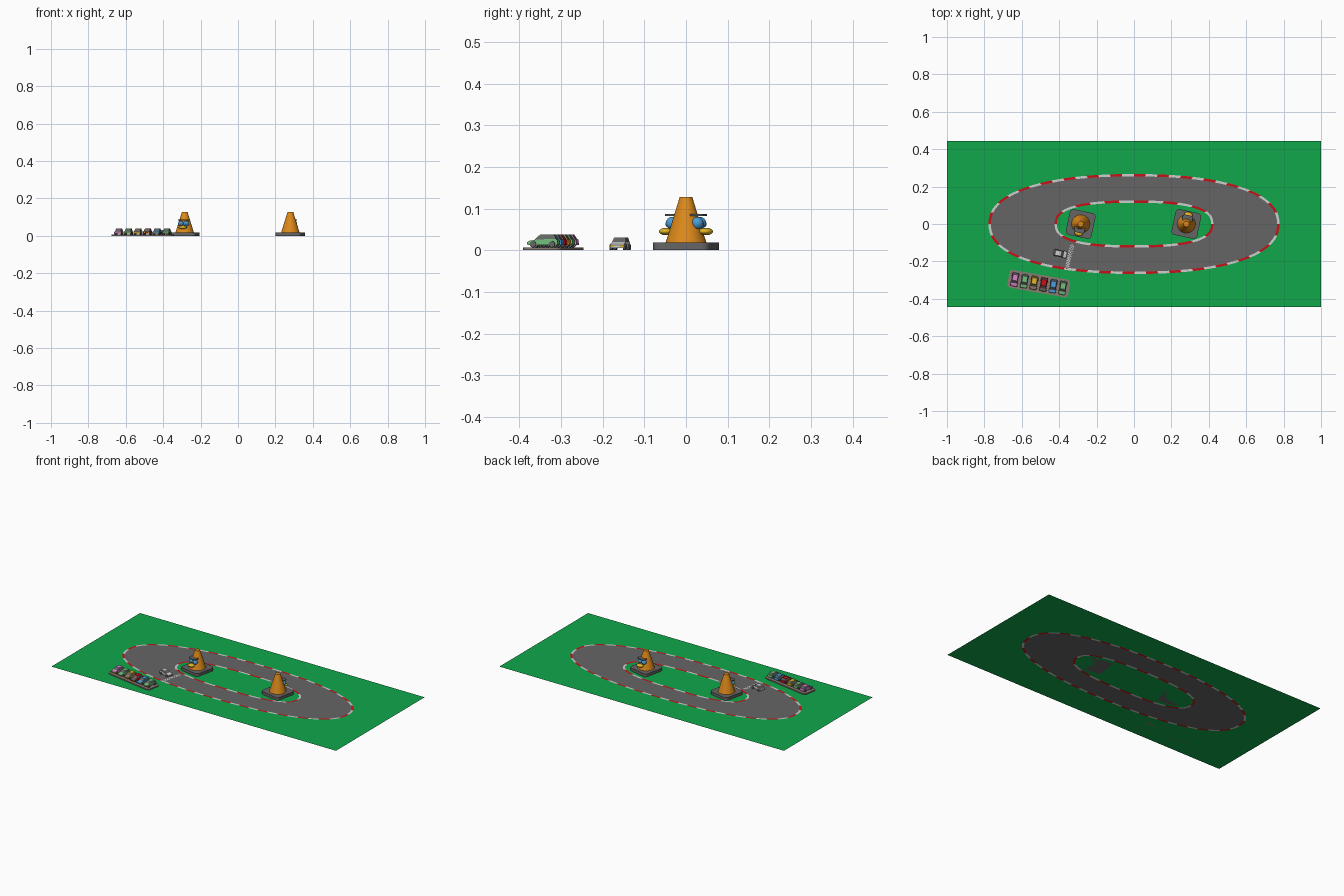
import bpy, bmesh, math
from mathutils import Matrix, Vector

cube = bpy.data.objects.get("Cube")
if cube:
    bpy.data.objects.remove(cube, do_unlink=True)


def colour(name, r, g, b):
    m = bpy.data.materials.new(name)
    m.use_nodes = True
    m.diffuse_color = (r, g, b, 1)
    m.node_tree.nodes["Principled BSDF"].inputs["Base Color"].default_value = (r, g, b, 1)
    return m


GRASS = colour("grass green", .005, .39, .07)
GREY = colour("asphalt grey", .13, .13, .13)
RED = colour("red", .6, .005, .01)
WHITE = colour("white", .62, .62, .62)
ORANGE = colour("orange", .72, .25, .01)
YELLOW = colour("yellow", .75, .46, .02)
BLUE = colour("sky blue", .07, .34, .7)
PINK = colour("pink", .68, .22, .6)
MINT = colour("light green", .16, .52, .21)
TAUPE = colour("taupe", .26, .2, .17)


def finish(name, bm, mats, frame=Matrix(), smooth=False):
    mesh = bpy.data.meshes.new(name)
    bm.to_mesh(mesh)
    bm.free()
    for m in mats:
        mesh.materials.append(m)
    if smooth:
        for p in mesh.polygons:
            p.use_smooth = True
        mesh.set_sharp_from_angle(angle=math.radians(40))
    obj = bpy.data.objects.new(name, mesh)
    bpy.context.collection.objects.link(obj)
    obj.matrix_world = frame
    return obj


def frame_at(x, y, z, degrees):
    return Matrix.Translation((x, y, z)) @ Matrix.Rotation(math.radians(degrees), 4, 'Z')


def slab(name, mat, frame, centre, size, corner=0):
    """Box with optionally rounded vertical corners."""
    bm = bmesh.new()
    bmesh.ops.create_cube(bm, size=1)
    bmesh.ops.transform(bm, matrix=Matrix.LocRotScale(centre, None, size), verts=bm.verts)
    if corner:
        upright = [e for e in bm.edges if abs(e.verts[0].co.z - e.verts[1].co.z) > size[2] / 2]
        bmesh.ops.bevel(bm, geom=upright, offset=corner, segments=5, profile=.5, affect='EDGES')
    return finish(name, bm, [mat], frame, corner > 0)


def ball(name, mat, frame, centre, radii):
    bm = bmesh.new()
    bmesh.ops.create_uvsphere(bm, u_segments=20, v_segments=12, radius=1)
    bmesh.ops.transform(bm, matrix=Matrix.LocRotScale(centre, None, radii), verts=bm.verts)
    return finish(name, bm, [mat], frame, True)


def drum(name, mat, frame, centre, r1, r2, depth, axis='Z'):
    bm = bmesh.new()
    bmesh.ops.create_cone(bm, cap_ends=True, segments=32, radius1=r1, radius2=r2, depth=depth)
    turn = Matrix.Rotation(math.pi / 2, 4, 'Y') if axis == 'X' else Matrix()
    bmesh.ops.transform(bm, matrix=Matrix.Translation(centre) @ turn, verts=bm.verts)
    return finish(name, bm, [mat], frame, True)


# Track outlines: rounded ovals sampled evenly along their length
STEPS = 168


def oval(a, b, n):
    dense = []
    for i in range(2001):
        t = math.tau * i / 2000
        c, s = math.cos(t), math.sin(t)
        dense.append(Vector((math.copysign(abs(c) ** (2 / n), c) * a,
                             math.copysign(abs(s) ** (2 / n), s) * b, 0)))
    run = [0]
    for p, q in zip(dense, dense[1:]):
        run.append(run[-1] + (q - p).length)
    out, k = [], 0
    for i in range(STEPS):
        while run[k] < run[-1] * i / STEPS:
            k += 1
        out.append(dense[k])
    return out


def ring(name, inner, outer, mats, dash=STEPS):
    bm = bmesh.new()
    a = [bm.verts.new(p) for p in inner]
    b = [bm.verts.new(p) for p in outer]
    for i in range(STEPS):
        j = (i + 1) % STEPS
        f = bm.faces.new((a[i], b[i], b[j], a[j]))
        f.material_index = (i // dash) % 2
    finish(name, bm, mats)


infield_edge = oval(.412, .113, 2.6)
track_inner = oval(.424, .126, 2.6)
track_outer = oval(.765, .254, 2.3)
lawn_edge = oval(.778, .267, 2.3)
ring("inner_kerb", infield_edge, track_inner, [WHITE, RED], 7)
ring("track", track_inner, track_outer, [GREY])
ring("outer_kerb", track_outer, lawn_edge, [WHITE, RED], 3)

bm = bmesh.new()
bm.faces.new([bm.verts.new(p) for p in infield_edge])
finish("infield", bm, [GRASS])

# Lawn: rectangle around the outer kerb
bm = bmesh.new()
corners = [Vector((x, y, 0)) for x, y in ((-1, -.445), (1, -.445), (1, .445), (-1, .445))]
for loop in (corners, lawn_edge):
    vs = [bm.verts.new(p) for p in loop]
    for i, v in enumerate(vs):
        bm.edges.new((v, vs[(i + 1) % len(vs)]))
bmesh.ops.triangle_fill(bm, use_beauty=True, edges=bm.edges[:], normal=(0, 0, 1))
finish("lawn", bm, [GRASS])

# Chequered start line
bm = bmesh.new()
bmesh.ops.create_grid(bm, x_segments=3, y_segments=20, size=.5)
for f in bm.faces:
    c = f.calc_center_median()
    f.material_index = (math.floor((c.x + .5) * 3) + math.floor((c.y + .5) * 20)) % 2
bmesh.ops.scale(bm, vec=(.022, .135, 1), verts=bm.verts)
finish("start_line", bm, [WHITE, GREY], frame_at(-.345, -.175, .001, -13))


# Cones with faces
def cone(side, frame):
    slab(side + "_cone_base", GREY, frame, (0, 0, .009), (.14, .14, .018), .02)
    drum(side + "_cone_body", ORANGE, frame, (0, 0, .073), .049, .015, .11)
    ball(side + "_cone_beak", YELLOW, frame, (0, -.048, .045), (.023, .018, .009))
    slab(side + "_cone_brow", GREY, frame, (0, -.03, .0845), (.056, .036, .005), .012)
    for s, word in ((-1, "right"), (1, "left")):
        ball(f"{side}_cone_{word}_eye", BLUE, frame, (s * .015, -.031, .065), (.015,) * 3)
        ball(f"{side}_cone_{word}_pupil", GREY, frame, (s * .015, -.044, .063), (.005, .003, .006))


cone("right", frame_at(-.285, 0, 0, -12))
cone("left", frame_at(.28, 0, 0, 168))


# Small cars, nose towards local -y
def car(name, paint, hood, frame):
    profile = [(-.037, .005), (-.037, .012), (-.033, .0155), (-.014, .019),
               (.036, .019), (.037, .005)]
    bm = bmesh.new()
    face = bm.faces.new([bm.verts.new((-.017, y, z)) for y, z in profile])
    new = bmesh.ops.extrude_face_region(bm, geom=[face])["geom"]
    bmesh.ops.translate(bm, vec=(.034, 0, 0), verts=[v for v in new if isinstance(v, bmesh.types.BMVert)])
    bmesh.ops.recalc_face_normals(bm, faces=bm.faces)
    for f in bm.faces:
        f.material_index = int(f.normal.z > .1 and f.calc_center_median().y < -.014)
    finish(name + "_body", bm, [paint, hood], frame)

    # Cabin: tapered box with inset windows
    bm = bmesh.new()
    bmesh.ops.create_cube(bm, size=1)
    for v in bm.verts:
        top = v.co.z > 0
        v.co.x *= .027 if top else .033
        v.co.y = (-.006 if top else -.02) if v.co.y < 0 else (.026 if top else .034)
        v.co.z = .031 if top else .0185
    sides = [f for f in bm.faces if abs(f.normal.z) < .5]
    bm.normal_update()
    bmesh.ops.inset_individual(bm, faces=sides, thickness=.0022)
    for f in sides:
        f.material_index = 1
    finish(name + "_cabin", bm, [paint, GREY], frame)

    for s, word in ((-1, "right"), (1, "left")):
        slab(f"{name}_{word}_headlight", YELLOW, frame, (s * .0115, -.037, .0105), (.007, .003, .005))
        for y, end in ((-.023, "front"), (.023, "rear")):
            drum(f"{name}_{end}_{word}_wheel", GREY, frame, (s * .0165, y, .0075), .0075, .0075, .007, 'X')


# Parking pad with a row of six cars
pad = frame_at(-.509, -.319, 0, -10)
slab("parking_pad", TAUPE, pad, (0, 0, .0035), (.33, .096, .007), .018)
row = [("pink_car", PINK, PINK), ("mint_car", MINT, MINT), ("yellow_car", YELLOW, TAUPE),
       ("red_car", RED, GREY), ("blue_car", BLUE, BLUE), ("end_mint_car", MINT, MINT)]
for i, (name, paint, hood) in enumerate(row):
    car(name, paint, hood, pad @ frame_at((i - 2.5) * .052, 0, .007, 0))

# Car waiting at the start line
car("white_car", WHITE, WHITE, frame_at(-.395, -.158, 0, 78))
